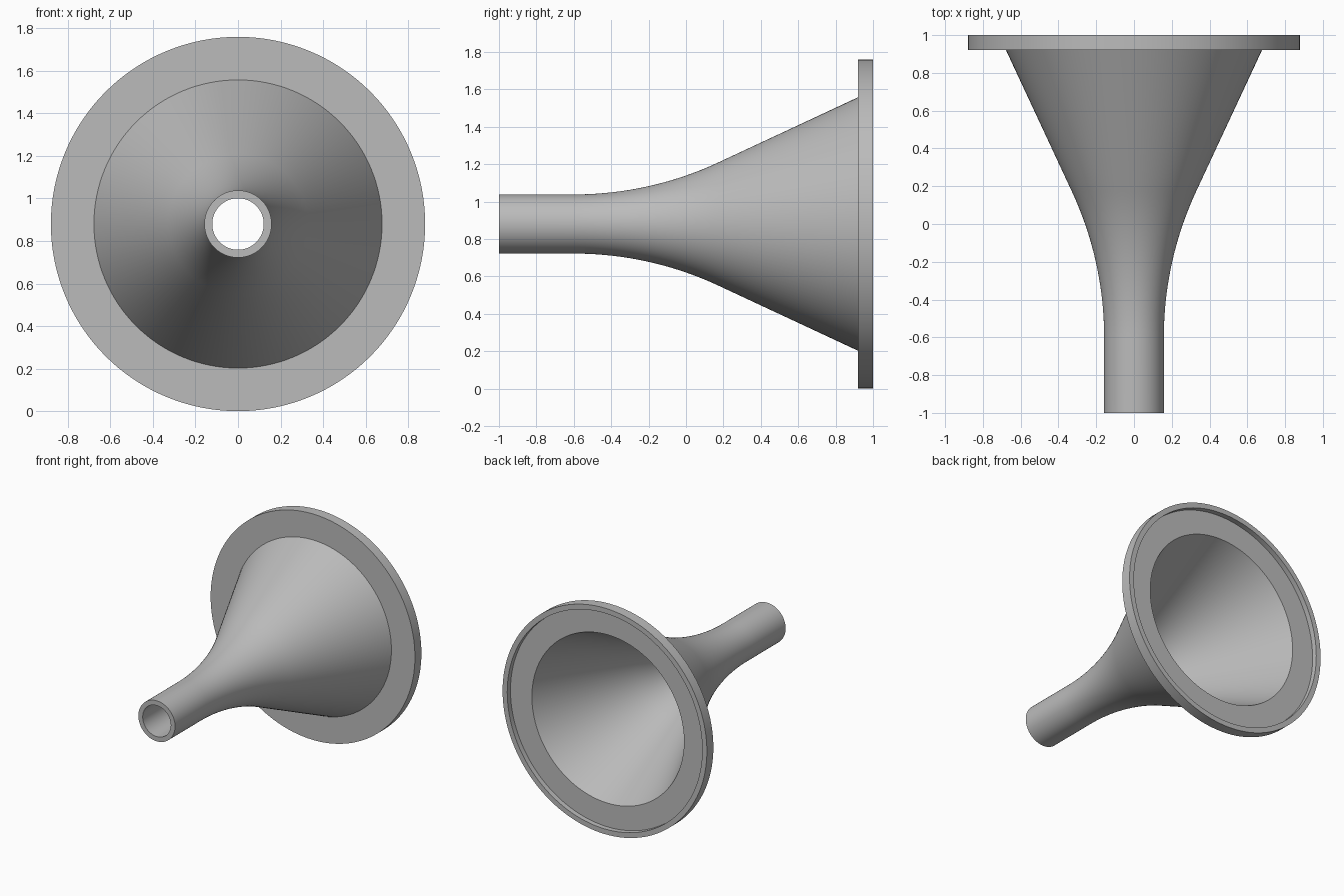
import bpy
import bmesh
from math import sin, cos, radians
from mathutils import Matrix, Vector

cube = bpy.data.objects.get("Cube")
if cube:
    bpy.data.objects.remove(cube)

SEGMENTS = 128
FLANGE_R = 0.88
TUBE_R, WALL = 0.158, 0.037
BEND_START, BEND_R, ANGLE = -0.6, 1.83, radians(25)
FLANGE_FRONT, FLOOR, BACK = 0.92, 0.96, 1.0
LIP = 0.04


def wall_curve(offset, end_y):
    """Tube, bend and cone as (radius, y), offset inwards along the normal."""
    pts = [(TUBE_R - offset, -1.0)]
    for i in range(25):
        a = ANGLE * i / 24
        r = TUBE_R + BEND_R - (BEND_R + offset) * cos(a)
        pts.append((r, BEND_START + (BEND_R + offset) * sin(a)))
    r, y = pts[-1]
    pts.append((r + (end_y - y) * sin(ANGLE) / cos(ANGLE), end_y))
    return pts


# Closed section: outer wall, flange with raised back lip, inner wall
section = wall_curve(0, FLANGE_FRONT)
section += [(FLANGE_R, FLANGE_FRONT), (FLANGE_R, BACK),
            (FLANGE_R - LIP, BACK), (FLANGE_R - LIP, FLOOR)]
section += reversed(wall_curve(WALL, FLOOR))

# Revolve the section about the y axis
bm = bmesh.new()
rings = []
for s in range(SEGMENTS):
    turn = Matrix.Rotation(radians(360) * s / SEGMENTS, 3, 'Y')
    rings.append([bm.verts.new(turn @ Vector((r, y, 0))) for r, y in section])
count = len(section)
for s in range(SEGMENTS):
    a, b = rings[s], rings[(s + 1) % SEGMENTS]
    for i in range(count):
        j = (i + 1) % count
        bm.faces.new((a[i], a[j], b[j], b[i]))
bmesh.ops.recalc_face_normals(bm, faces=bm.faces)
mesh = bpy.data.meshes.new("funnel")
bm.to_mesh(mesh)
bm.free()

funnel = bpy.data.objects.new("funnel", mesh)
funnel.location.z = FLANGE_R
bpy.context.collection.objects.link(funnel)

# Plain grey finish
grey = bpy.data.materials.new("plain_grey")
grey.use_nodes = True
colour = (0.5, 0.5, 0.5, 1)
grey.diffuse_color = colour
grey.node_tree.nodes["Principled BSDF"].inputs["Base Color"].default_value = colour
mesh.materials.append(grey)

# Smooth walls with crisp rims
bpy.ops.object.select_all(action='DESELECT')
funnel.select_set(True)
bpy.context.view_layer.objects.active = funnel
bpy.ops.object.shade_smooth_by_angle(angle=radians(30))
